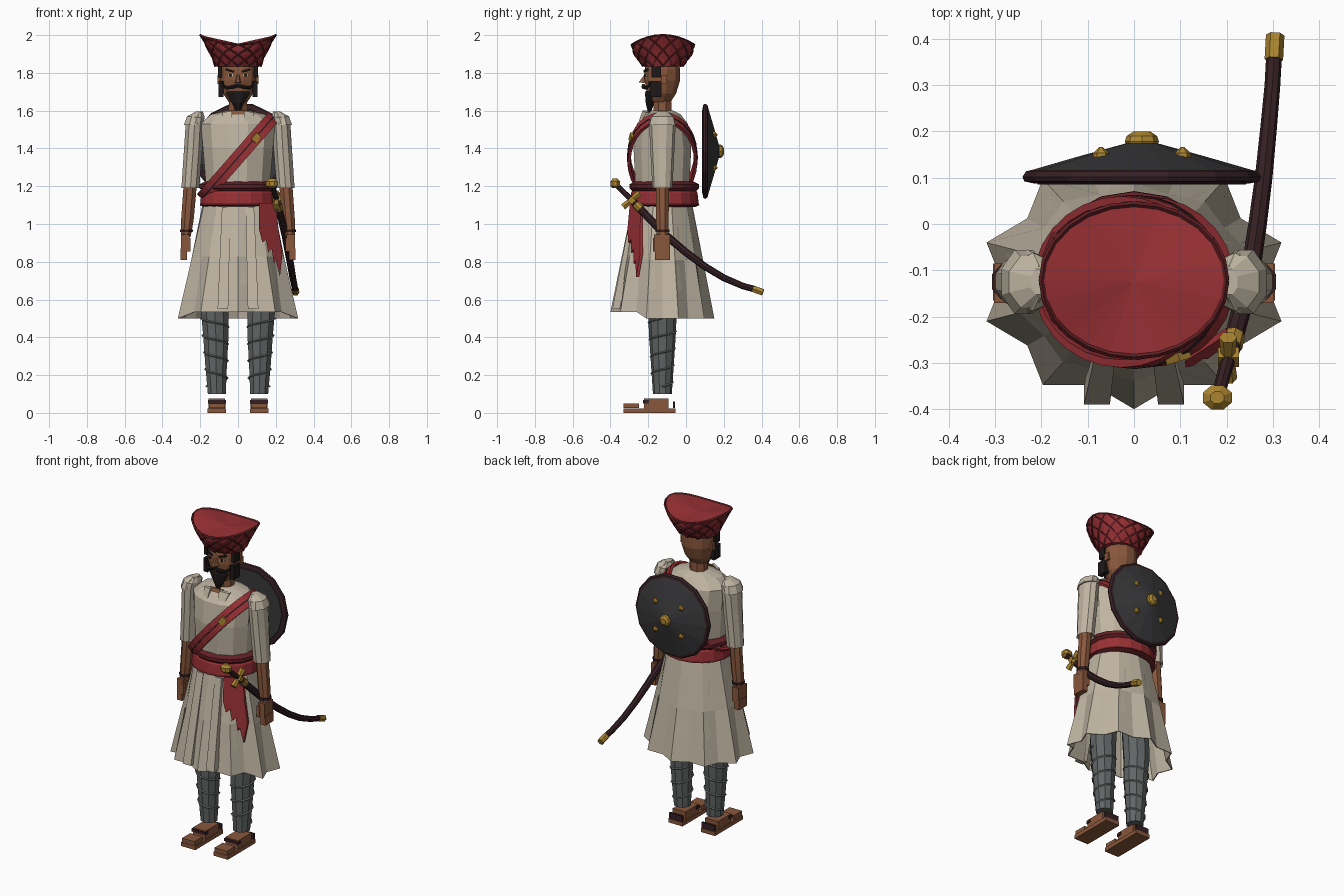
import bpy, bmesh, math
from math import sin, cos, pi
from mathutils import Vector, Matrix

if "Cube" in bpy.data.objects:
    bpy.data.objects.remove(bpy.data.objects["Cube"])


def material(name, *rgb):
    m = bpy.data.materials.new(name)
    m.use_nodes = True
    m.diffuse_color = (*rgb, 1)
    bsdf = next(n for n in m.node_tree.nodes if n.type == "BSDF_PRINCIPLED")
    bsdf.inputs["Base Color"].default_value = (*rgb, 1)
    return m


CREAM = material("cream cloth", .52, .46, .36)
RED = material("red cloth", .32, .03, .035)
DARK_RED = material("dark red cloth", .12, .014, .018)
SKIN = material("brown skin", .25, .095, .045)
MAROON = material("dark maroon leather", .035, .014, .017)
GREY = material("grey leggings", .12, .13, .13)
LIGHT_GREY = material("light grey wrap", .19, .2, .2)
IRON = material("shield iron", .04, .04, .043)
GOLD = material("gold", .4, .23, .03)
BLACK = material("black hair", .013, .009, .009)
CY = -.125   # depth of the body axis


def finish(name, bm, mat):
    bmesh.ops.recalc_face_normals(bm, faces=bm.faces)
    me = bpy.data.meshes.new(name)
    bm.to_mesh(me)
    bm.free()
    me.materials.append(mat)
    ob = bpy.data.objects.new(name, me)
    bpy.context.collection.objects.link(ob)
    return ob


def skin(name, rings, mat, caps=True, loop=False):
    """Bridge equal rings of points into one surface."""
    bm = bmesh.new()
    vs = [[bm.verts.new(p) for p in r] for r in rings]
    n = len(vs[0])
    pairs = list(zip(vs, vs[1:])) + ([(vs[-1], vs[0])] if loop else [])
    for a, b in pairs:
        for i in range(n):
            j = (i + 1) % n
            bm.faces.new((a[i], a[j], b[j], b[i]))
    if caps and not loop:
        bm.faces.new(vs[0])
        bm.faces.new(vs[-1])
    return finish(name, bm, mat)


def loft(name, secs, mat, n=12, caps=True):
    """Stack ellipses given as x, y, z, x radius, y radius."""
    return skin(name, [[(x + rx * cos(2 * pi * (i + .5) / n), y + ry * sin(2 * pi * (i + .5) / n), z)
                        for i in range(n)] for x, y, z, rx, ry in secs], mat, caps)


def box(name, loc, size, mat, rot=(0, 0, 0)):
    bm = bmesh.new()
    bmesh.ops.create_cube(bm, size=1)
    ob = finish(name, bm, mat)
    ob.location, ob.scale, ob.rotation_euler = loc, size, rot
    return ob


def tube(name, pts, radii, mat, n=6):
    """Sweep a round section along a path."""
    pts = [Vector(p) for p in pts]
    if not isinstance(radii, (list, tuple)):
        radii = [radii] * len(pts)
    rings = []
    for i, p in enumerate(pts):
        t = (pts[min(i + 1, len(pts) - 1)] - pts[max(i - 1, 0)]).normalized()
        ref = Vector((0, 0, 1)) if abs(t.z) < .9 else Vector((1, 0, 0))
        u = t.cross(ref).normalized()
        v = t.cross(u)
        rings.append([p + radii[i] * (u * cos(2 * pi * k / n) + v * sin(2 * pi * k / n)) for k in range(n)])
    return skin(name, rings, mat)


def disc(name, x, z, secs, mat, n):
    """Stack rings of radius r at depth y, facing the back."""
    return skin(name, [[(x + r * cos(2 * pi * i / n), y, z + r * sin(2 * pi * i / n))
                        for i in range(n)] for r, y in secs], mat)


# Tunic body, neck and head
loft("tunic_body", [(0, CY, 1.08, .18, .15), (0, CY, 1.2, .175, .148), (0, CY, 1.4, .192, .158),
                    (0, CY, 1.53, .203, .14), (0, CY, 1.58, .15, .1), (0, CY, 1.6, .06, .06)], CREAM)
loft("neck", [(0, CY, 1.57, .055, .052), (0, CY, 1.7, .05, .05)], SKIN, 8)
loft("head", [(0, -.135, 1.645, .05, .055), (0, -.13, 1.69, .082, .08), (0, CY, 1.76, .1, .097),
              (0, CY, 1.82, .1, .097), (0, CY, 1.87, .085, .085)], SKIN, 12)
skin("open_neckline", [[(-.045, y, 1.6), (.045, y, 1.6), (.03, y - .03, 1.545), (0, y - .03, 1.525)]
                       for y in (-.2, -.21)], SKIN)


# Turban flaring to a saddle-shaped rim
def turban_point(a, t, out=0):
    rim = 1.95 + .05 * cos(a) ** 2
    return Vector(((.12 + .08 * t ** 1.2 + out) * cos(a),
                   -.122 + (.105 + .06 * sin(t * pi / 2) + out) * sin(a),
                   1.835 + t * (rim - 1.835)))


turban_rings = [[turban_point(2 * pi * i / 24, t) for i in range(24)] for t in (0, .25, .5, .75, 1)]
turban_rings.append([Vector((0, -.122, 1.955)) + (p - Vector((0, -.122, 1.955))) * .05 for p in turban_rings[-1]])
skin("turban", turban_rings, RED)
for k in range(12):
    for s in (1, -1):
        tube("turban_cord", [turban_point(k * pi / 6 + s * t * .17, t / 6, .001) for t in range(7)],
             .006, DARK_RED, 4)
tube("turban_rim", [turban_point(k * pi / 12, 1) for k in range(25)], .006, DARK_RED, 4)

# Face
skin("nose", [[(-.008, -.215, 1.79), (.008, -.215, 1.79), (.02, -.21, 1.745), (-.02, -.21, 1.745)],
              [(-.004, -.225, 1.785), (.004, -.225, 1.785), (.008, -.25, 1.75), (-.008, -.25, 1.75)]], SKIN)
loft("beard", [(0, -.195, 1.585, .006, .006), (0, -.19, 1.64, .035, .025), (0, -.18, 1.69, .066, .04),
               (0, -.18, 1.705, .064, .036)], BLACK, 8)
for s in (1, -1):
    box("eye_white", (s * .04, -.212, 1.787), (.03, .009, .014), CREAM, (0, 0, s * .35))
    box("pupil", (s * .04, -.217, 1.787), (.012, .009, .014), BLACK, (0, 0, s * .35))
    box("eyebrow", (s * .043, -.212, 1.812), (.045, .014, .01), BLACK, (0, -s * .25, s * .35))
    box("sideburn", (s * .095, -.158, 1.805), (.022, .05, .06), BLACK)
    box("cheek_beard", (s * .09, -.16, 1.715), (.028, .06, .085), BLACK)
    tube("moustache", [(0, -.225, 1.733), (s * .03, -.225, 1.725), (s * .06, -.21, 1.72),
                       (s * .08, -.195, 1.735), (s * .085, -.195, 1.755)], [.01, .011, .009, .006, .003], BLACK)
    box("ear", (s * .1, -.115, 1.765), (.015, .03, .045), SKIN)
    skin("collar_flap", [[(s * .03, y, 1.6), (s * .085, y + .02, 1.59), (s * .075, y - .01, 1.54),
                          (s * .035, y - .02, 1.545)] for y in (-.21, -.23)], CREAM)


# Pleated skirt: ten ridges with valleys deepening to the hem
def skirt_ring(t, shrink=0):
    ring = []
    for i in range(20):
        a = i * pi / 10
        k = 1 - .15 * t * (i % 2) - shrink
        y = CY - (.155 + .12 * t) * k * cos(a)
        z = 1.12 + t * ((.535 if cos(a) > .5 else .5) - 1.12)
        ring.append((k * (.185 + .15 * t) * sin(a), y, z))
    return ring


skin("skirt", [skirt_ring(0), skirt_ring(.5), skirt_ring(1), skirt_ring(1, .02), skirt_ring(0, .05)], CREAM, False)
for s in (1, -1):
    skin("skirt_front_panel", [[(s * x0, y, z), (s * x1, y, z), (s * x1, y + .04, z), (s * x0, y + .04, z)]
                               for x0, x1, y, z in ((.04, .085, -.285, 1.09), (.052, .108, -.39, .55))], CREAM)

# Waist sash with a torn hanging end
loft("waist_sash", [(0, -.115, 1.095, .19, .165), (0, -.115, 1.11, .202, .182), (0, -.115, 1.165, .198, .176),
                    (0, -.115, 1.185, .185, .165)], RED, 18)
loft("sash_upper_roll", [(0, -.115, 1.175, .19, .17), (0, -.115, 1.19, .207, .185),
                         (0, -.115, 1.21, .207, .185), (0, -.115, 1.225, .178, .155)], DARK_RED, 18)
loft("sash_lower_roll", [(0, -.115, 1.09, .187, .163), (0, -.115, 1.1, .206, .186),
                         (0, -.115, 1.115, .2, .18)], DARK_RED, 18)
outline = [(.11, 1.11), (.2, 1.11), (.215, .97), (.235, .84), (.222, .72), (.2, .81), (.19, .79), (.178, .87),
           (.16, .85), (.148, .92), (.13, .9), (.112, .97)]
skin("sash_tail", [[(x, -.37 + .65 * x - .1 * (1.1 - z) + d, z) for x, z in outline] for d in (0, .015)], RED)


# Baldric: a tilted hoop from left shoulder to right hip
def hoop(name, half_width, inner, outer, mat):
    across = Vector((-.75, 0, .66))
    rings = []
    for i in range(28):
        a = 2 * pi * i / 28
        ring = []
        for w, e in ((-1, inner), (1, inner), (1, outer), (-1, outer)):
            c = Vector((.188 * cos(a) * (1 + e * 3), CY + (.18 + e) * sin(a), 1.352 + .215 * cos(a) * (1 + e * 3)))
            ring.append(c + across * half_width * w)
        rings.append(ring)
    skin(name, rings, mat, loop=True)


hoop("baldric", .036, -.012, .005, RED)
hoop("baldric_stripe", .004, 0, .008, MAROON)
box("baldric_buckle", (.095, -.287, 1.455), (.045, .02, .035), GOLD, (0, -.85, .3))

# Arms, legs and sandals
for s in (1, -1):
    loft("sleeve", [(s * .205, CY, 1.59, .022, .035), (s * .218, CY, 1.565, .043, .063),
                    (s * .23, CY, 1.525, .05, .07), (s * .237, CY, 1.4, .051, .064),
                    (s * .252, CY, 1.19, .05, .053), (s * .252, CY, 1.2, .038, .04)], CREAM, 10)
    loft("shoulder_cap", [(s * .205, CY, 1.595, .02, .03), (s * .228, CY, 1.57, .045, .06),
                          (s * .238, CY, 1.525, .052, .075)], CREAM, 8)
    loft("forearm", [(s * .252, CY, 1.22, .038, .038), (s * .268, CY, 1.02, .036, .036),
                     (s * .277, CY, .93, .028, .033)], SKIN, 8)
    loft("bracelet", [(s * .273, CY, .957, .036, .04), (s * .273, CY, .972, .037, .041)], MAROON, 8)
    box("palm", (s * .28, -.128, .9), (.045, .085, .09), SKIN)
    box("fingers", (s * .288, -.125, .84), (.034, .08, .06), SKIN)
    box("thumb", (s * .262, -.165, .89), (.02, .022, .07), SKIN)

    legs = [(.112, .1, .05), (.116, .25, .06), (.117, .4, .07), (.123, .53, .076), (.11, .8, .08)]
    loft("leg", [(s * x, CY, z, r, r) for x, z, r in legs], GREY, 10)
    wrap = []
    for i in range(49):
        t, a = i / 48, i * pi / 6
        wrap.append((s * (.112 + .01 * t + (.056 + .019 * t) * cos(a)), CY + (.056 + .019 * t) * sin(a), .14 + .36 * t))
    tube("leg_wrap", wrap, .005, LIGHT_GREY, 4)

    box("sandal_sole", (s * .112, -.193, .012), (.098, .275, .024), SKIN)
    box("toes", (s * .112, -.29, .038), (.085, .08, .026), SKIN)
    box("foot", (s * .112, -.157, .048), (.088, .13, .054), SKIN)
    box("sandal_strap", (s * .112, -.212, .06), (.096, .03, .018), MAROON)
    box("heel_strap", (s * .112, -.064, .043), (.09, .012, .036), MAROON)

# Round shield on the back with gold bosses
SX, SZ = .017, 1.385
disc("shield_rim", SX, SZ, [(.235, .088), (.254, .092), (.258, .102), (.25, .114), (.232, .118)], MAROON, 14)
disc("shield_face", SX, SZ, [(.225, .085), (.24, .116), (.14, .145), (.035, .174)], IRON, 14)
disc("shield_boss", SX, SZ, [(.03, .165), (.037, .178), (.033, .19), (.018, .2)], GOLD, 8)
for sx in (1, -1):
    for sz in (1, -1):
        disc("shield_stud", SX + sx * .088, SZ + sz * .088, [(.018, .143), (.018, .153), (.004, .166)], GOLD, 6)

# Curved sword in its scabbard at the left hip
path = [(.208, -.275, 1.115), (.228, -.2, 1.035), (.252, -.1, .935), (.267, 0, .85), (.28, .1, .775),
        (.29, .2, .715), (.299, .3, .672), (.302, .355, .657)]
tube("scabbard", path, [.02, .021, .021, .02, .019, .018, .017, .017], MAROON, 8)
tube("scabbard_tip", [path[-1], (.305, .408, .638)], .02, GOLD, 6)
tube("scabbard_collar", [(.21, -.265, 1.105), (.216, -.24, 1.08)], .024, GOLD, 8)
tube("sword_grip", [(.18, -.375, 1.212), (.208, -.275, 1.115)], [.014, .016], MAROON, 8)
tube("sword_guard", [(.203, -.333, 1.09), (.203, -.29, 1.128), (.203, -.245, 1.163)], [.02, .014, .02], GOLD, 6)
box("guard_block", (.204, -.288, 1.126), (.045, .03, .03), GOLD, (-.75, 0, 0))
loft("sword_pommel", [(.18, -.375, 1.19, .018, .015), (.18, -.375, 1.202, .034, .028),
                      (.18, -.375, 1.225, .034, .028), (.18, -.375, 1.24, .016, .014)], GOLD, 8)
